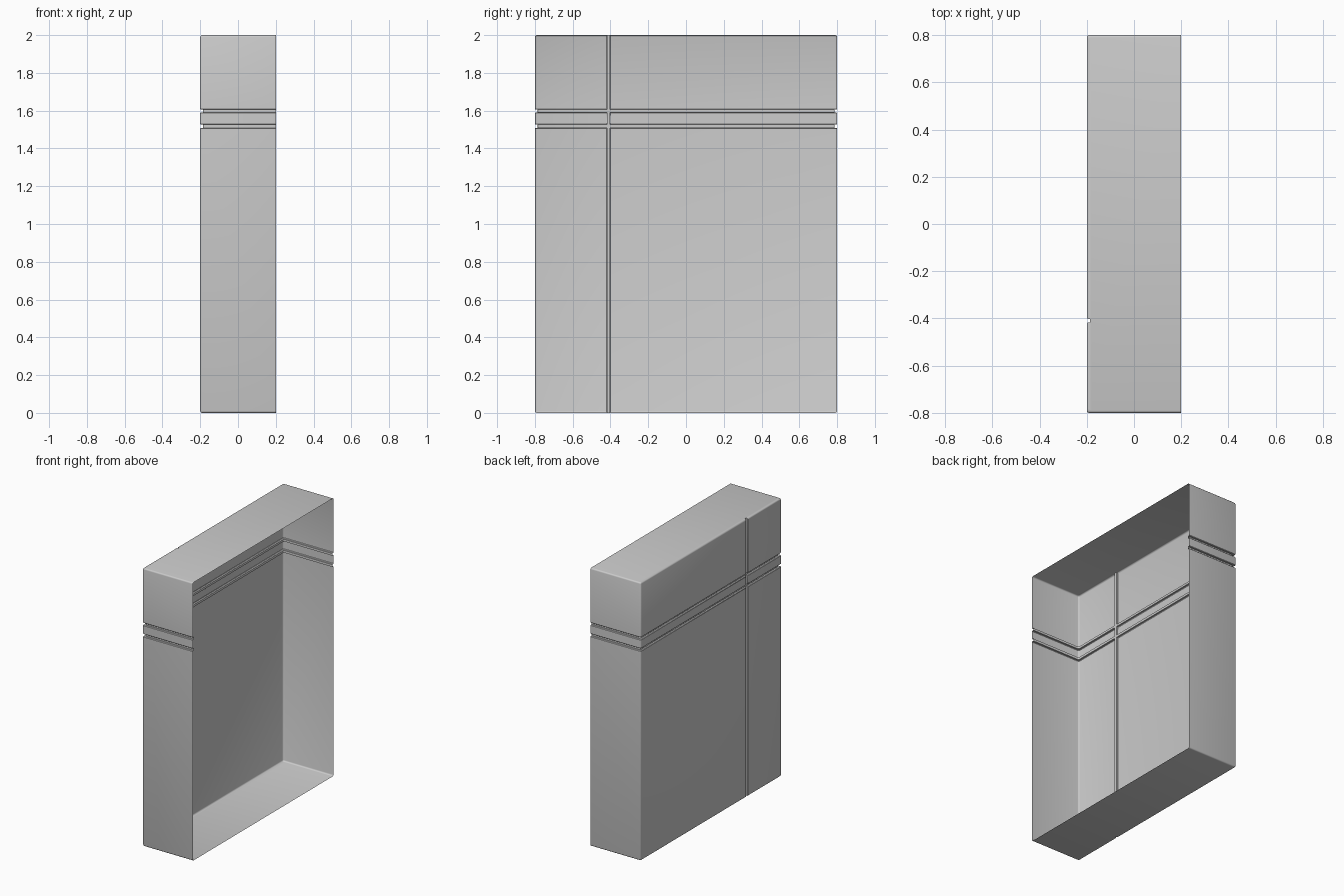
import bpy, bmesh, math

if "Cube" in bpy.data.objects:
    bpy.data.objects.remove(bpy.data.objects["Cube"])

HX, HY, H = 0.2, 0.8, 2.0      # half depth, half width, height
R, D, LIP = 0.01, 0.014, 0.003  # edge rounding, groove depth, groove lip


def groove(lo, hi):
    """(position, inset) pairs of one groove with softened lips."""
    return [(lo - LIP, 0), (lo, LIP), (lo, D), (hi, D), (hi, LIP), (hi + LIP, 0)]


def arc(n=3):
    """(offset, inset) pairs of a rounded edge, from the end inward."""
    return [(R - R * math.cos(a), R - R * math.sin(a))
            for a in (i * math.pi / 2 / n for i in range(n + 1))]


def section(d):
    """Open U outline, inset by d, with the vertical groove in the back wall."""
    x, y = -HX + d, HY - d
    corner = [(x + R - u, y - v) for u, v in reversed(
        [(R - e, i) for e, i in arc()])]
    corner = [(x + e, y - i) for e, i in arc()]  # rounded vertical corner
    right = [(HX, -y)] + [(px, -py) for px, py in reversed(corner)]
    notch = [(-HX + max(d, i), p) for p, i in groove(-0.418, -0.402)]
    return right + notch + corner + [(HX, y)]


# Rows up the height: rounded base, two horizontal grooves, rounded top
rows = arc() + groove(1.509, 1.526) + groove(1.59, 1.606)
rows += [(H - z, d) for z, d in reversed(arc())]

bm = bmesh.new()
loops = [[bm.verts.new((x, y, z)) for x, y in section(d)] for z, d in rows]
for a, b in zip(loops, loops[1:]):
    for i in range(len(a) - 1):
        bm.faces.new((a[i], a[i + 1], b[i + 1], b[i]))

# Top and bottom panels
bm.faces.new(loops[0])
bm.faces.new(loops[-1])
bmesh.ops.recalc_face_normals(bm, faces=bm.faces)
# The open side faces +x, so the back wall must point to -x
wall = max(bm.faces, key=lambda f: f.calc_area() * (abs(f.normal.x) > 0.9))
if wall.normal.x > 0:
    bmesh.ops.reverse_faces(bm, faces=bm.faces)

mesh = bpy.data.meshes.new("open_shell")
bm.to_mesh(mesh)
bm.free()
shell = bpy.data.objects.new("open_shell", mesh)
bpy.context.collection.objects.link(shell)
bpy.context.view_layer.objects.active = shell
shell.select_set(True)
bpy.ops.object.shade_smooth_by_angle(angle=math.radians(35))
